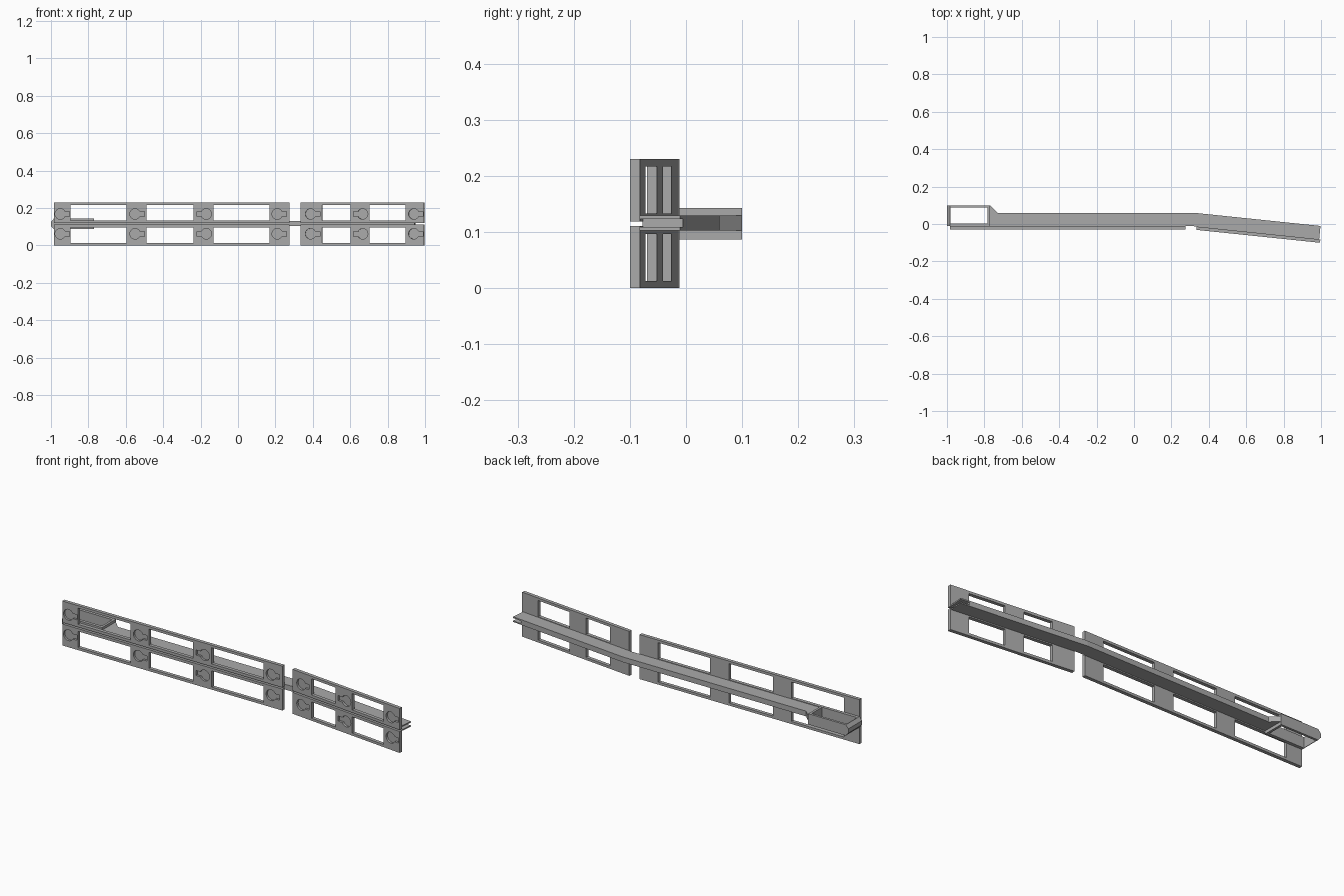
import bpy, bmesh, math
from mathutils import Matrix, Vector

cube = bpy.data.objects.get("Cube")
if cube:
    bpy.data.objects.remove(cube, do_unlink=True)

grey = bpy.data.materials.new("plain_grey")
grey.use_nodes = True
colour = (0.4, 0.4, 0.4, 1)
grey.diffuse_color = colour
grey.node_tree.nodes["Principled BSDF"].inputs["Base Color"].default_value = colour


def prism(bm, outline, low, high, axis="z"):
    """Extrude a flat outline between two heights along z or y."""
    def place(p, h):
        return (p[0], p[1], h) if axis == "z" else (p[0], h, p[1])
    bottom = bm.faces.new([bm.verts.new(place(p, low)) for p in outline])
    moved = bmesh.ops.extrude_face_region(bm, geom=[bottom])["geom"]
    shift = Vector(place((0, 0), high - low))
    for v in moved:
        if isinstance(v, bmesh.types.BMVert):
            v.co += shift


def rect(x0, x1, z0, z1):
    return [(x0, z0), (x1, z0), (x1, z1), (x0, z1)]


def finish(bm, name):
    bmesh.ops.recalc_face_normals(bm, faces=bm.faces)
    mesh = bpy.data.meshes.new(name)
    bm.to_mesh(mesh)
    bm.free()
    mesh.materials.append(grey)
    obj = bpy.data.objects.new(name, mesh)
    bpy.context.collection.objects.link(obj)
    return obj


def carve(obj, cutter):
    """Subtract the cutter, then throw it away."""
    cutter.hide_render = True
    mod = obj.modifiers.new("cut", "BOOLEAN")
    mod.object = cutter
    mod.solver = "EXACT"
    bpy.context.view_layer.objects.active = obj
    bpy.ops.object.modifier_apply(modifier=mod.name)
    bpy.data.objects.remove(cutter, do_unlink=True)


def keyhole(x, z, side):
    """Round hole with a narrow tail pointing to one side."""
    r, half, tail = 0.028, 0.013, 0.05
    a = math.asin(half / r)
    pts = [(r * math.cos(a + (2 * math.pi - 2 * a) * i / 20),
            r * math.sin(a + (2 * math.pi - 2 * a) * i / 20)) for i in range(21)]
    pts += [(tail, -half), (tail, half)]
    return [(x + side * px, z + pz) for px, pz in pts]


MID = 0.115        # height of the mirror plane
FRONT, BACK = -0.03, -0.012


def face_plate(name, x0, x1, windows, holes, matrix, up):
    """Perforated plate above (up=1) or below (up=-1) the rail."""
    def band(a, b):
        return sorted((MID + up * a, MID + up * b))
    bm = bmesh.new()
    prism(bm, rect(x0, x1, *band(0.004, 0.115)), FRONT, BACK, "y")
    plate = finish(bm, name)
    bm = bmesh.new()
    for w0, w1 in windows:
        prism(bm, rect(w0, w1, *band(0.018, 0.102)), FRONT - 0.02, BACK + 0.02, "y")
    for x, side in holes:
        prism(bm, keyhole(x, MID + up * 0.053, side), FRONT - 0.02, FRONT + 0.011, "y")
    carve(plate, finish(bm, name + "_cutter"))
    plate.data.transform(matrix)


# Perforated front plates, straight run and angled run
BEND_X = 0.32
turn = (Matrix.Translation((BEND_X, BACK, 0)) @ Matrix.Rotation(-math.atan(0.104), 4, "Z")
        @ Matrix.Translation((-BEND_X, -BACK, 0)))
for label, up in (("upper", 1), ("lower", -1)):
    face_plate(label + "_straight_plate", -0.985, 0.275,
               [(-0.895, -0.595), (-0.49, -0.238), (-0.13, 0.168)],
               [(-0.95, 1), (-0.55, 1), (-0.17, -1), (0.21, 1)], Matrix(), up)
    face_plate(label + "_angled_plate", 0.335, 1.0,
               [(0.453, 0.604), (0.706, 0.9)],
               [(0.39, 1), (0.67, -1), (0.945, 1)], turn, up)


# Bent rail: solid core with two flanges running past its end
def rail_outline(end):
    drop = (end - BEND_X) * 0.104
    return [(-0.77, BACK), (-0.77, 0.1), (-0.73, 0.06), (BEND_X, 0.06),
            (end, 0.06 - drop), (end - 0.007, BACK - drop), (BEND_X, BACK)]


for name, end, low, high in (("rail_core", 0.95, 0.109, 0.123),
                             ("rail_top_flange", 0.997, 0.123, 0.13),
                             ("rail_bottom_flange", 0.997, 0.103, 0.109)):
    bm = bmesh.new()
    prism(bm, rail_outline(end), low, high)
    finish(bm, name)

# Open end frame with a chamfered outer end
bm = bmesh.new()
prism(bm, [(-1.0, 0.104), (-0.985, 0.087), (-0.77, 0.087),
           (-0.77, 0.143), (-0.985, 0.143), (-1.0, 0.126)], BACK, 0.1, "y")
frame = finish(bm, "end_frame")
bm = bmesh.new()
prism(bm, rect(-0.982, -0.782, 0.004, 0.088), 0.0, 0.3)
carve(frame, finish(bm, "end_frame_cutter"))
